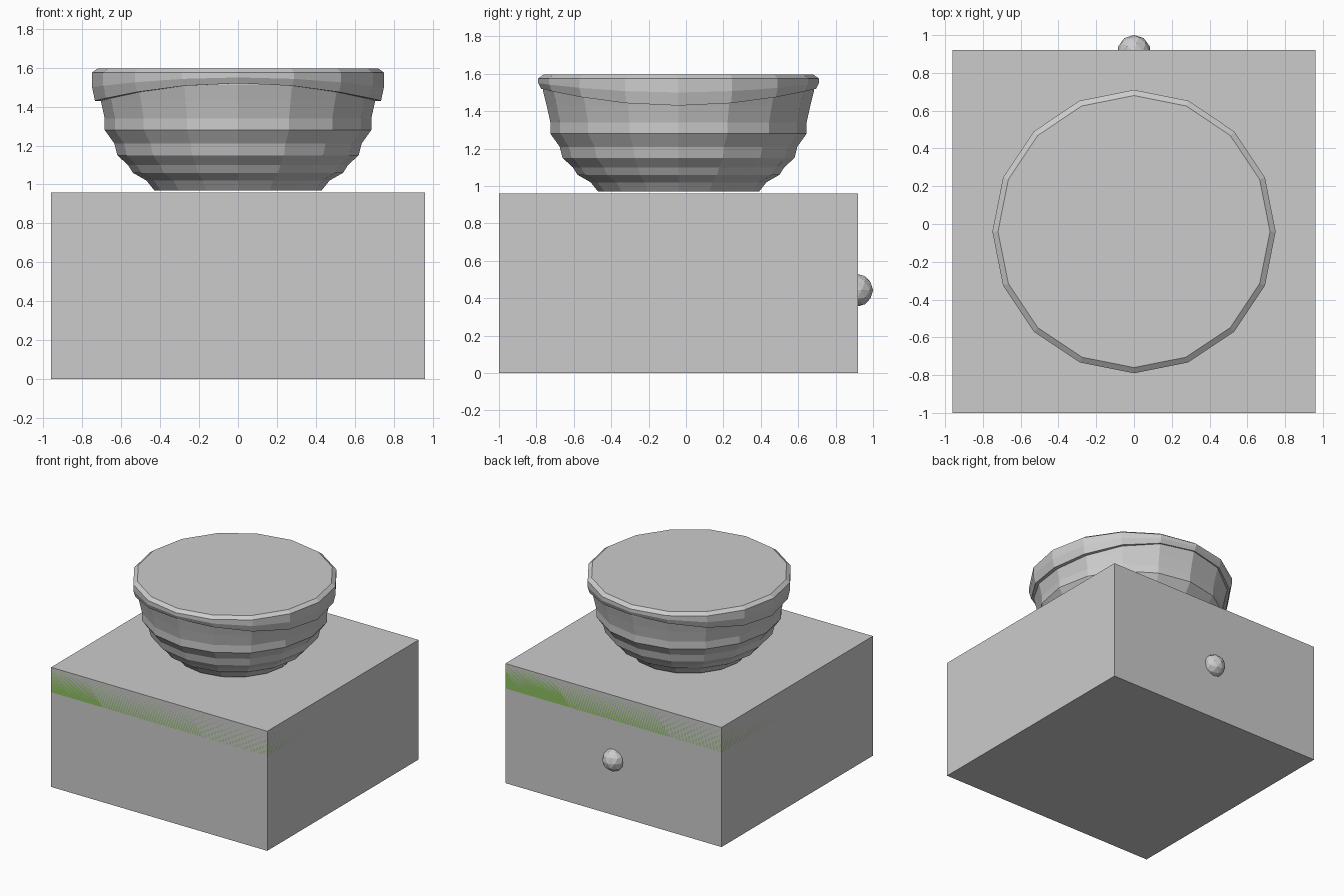
import bpy, bmesh
from math import cos, sin, pi

if "Cube" in bpy.data.objects:
    bpy.data.objects.remove(bpy.data.objects["Cube"])

SIDES = 16
CY = -0.04  # centre of block and bowl along y


def add_object(name, bm):
    bmesh.ops.recalc_face_normals(bm, faces=bm.faces)
    mesh = bpy.data.meshes.new(name)
    bm.to_mesh(mesh)
    bm.free()
    obj = bpy.data.objects.new(name, mesh)
    bpy.context.collection.objects.link(obj)
    return obj


def box(name, size, z0, z1):
    bm = bmesh.new()
    bmesh.ops.create_cube(bm, size=1)
    for v in bm.verts:
        v.co.x *= size
        v.co.y = v.co.y * size + CY
        v.co.z = z0 if v.co.z < 0 else z1
    return add_object(name, bm)


def lathe(name, profile, wave=None):
    """Closed 16-sided turned solid; wave maps ring index to a saddle height."""
    wave = wave or {}
    bm = bmesh.new()
    rings = []
    for k, (r, z) in enumerate(profile):
        angles = [2 * pi * i / SIDES for i in range(SIDES)]
        rings.append([bm.verts.new((r * cos(a), CY + r * sin(a),
                                    z - wave.get(k, 0) * cos(2 * a)))
                      for a in angles])
    for lo, hi in zip(rings, rings[1:]):
        for i in range(SIDES):
            j = (i + 1) % SIDES
            bm.faces.new((lo[i], lo[j], hi[j], hi[i]))
    bm.faces.new(rings[0][::-1])
    bm.faces.new(rings[-1])
    return add_object(name, bm)


# Square block with a coloured layer flush with its upper edge
box("block", 1.92, 0, 0.96)
grass = box("grass_layer", 1.92, 0.76, 0.96)
green = bpy.data.materials.new("green")
green.diffuse_color = (0.27, 0.52, 0.12, 1)
green.use_nodes = True
green.node_tree.nodes["Principled BSDF"].inputs["Base Color"].default_value = green.diffuse_color
grass.data.materials.append(green)

# Tiered bowl
lathe("bowl", [(0.43, 0.97), (0.47, 1.02), (0.54, 1.06), (0.565, 1.10),
               (0.62, 1.15), (0.635, 1.21), (0.685, 1.28), (0.685, 1.34),
               (0.705, 1.43), (0.725, 1.51), (0.725, 1.56)])

# Rim cap whose lower edge dips at the left and right
lathe("rim_cap", [(0.70, 1.475), (0.735, 1.475), (0.75, 1.525),
                  (0.75, 1.575), (0.72, 1.597)],
      {0: 0.045, 1: 0.045, 2: 0.025})

# Small round knob on the back
bm = bmesh.new()
bmesh.ops.create_icosphere(bm, subdivisions=2, radius=0.088)
bmesh.ops.translate(bm, verts=bm.verts, vec=(0, 0.913, 0.443))
add_object("back_knob", bm)
